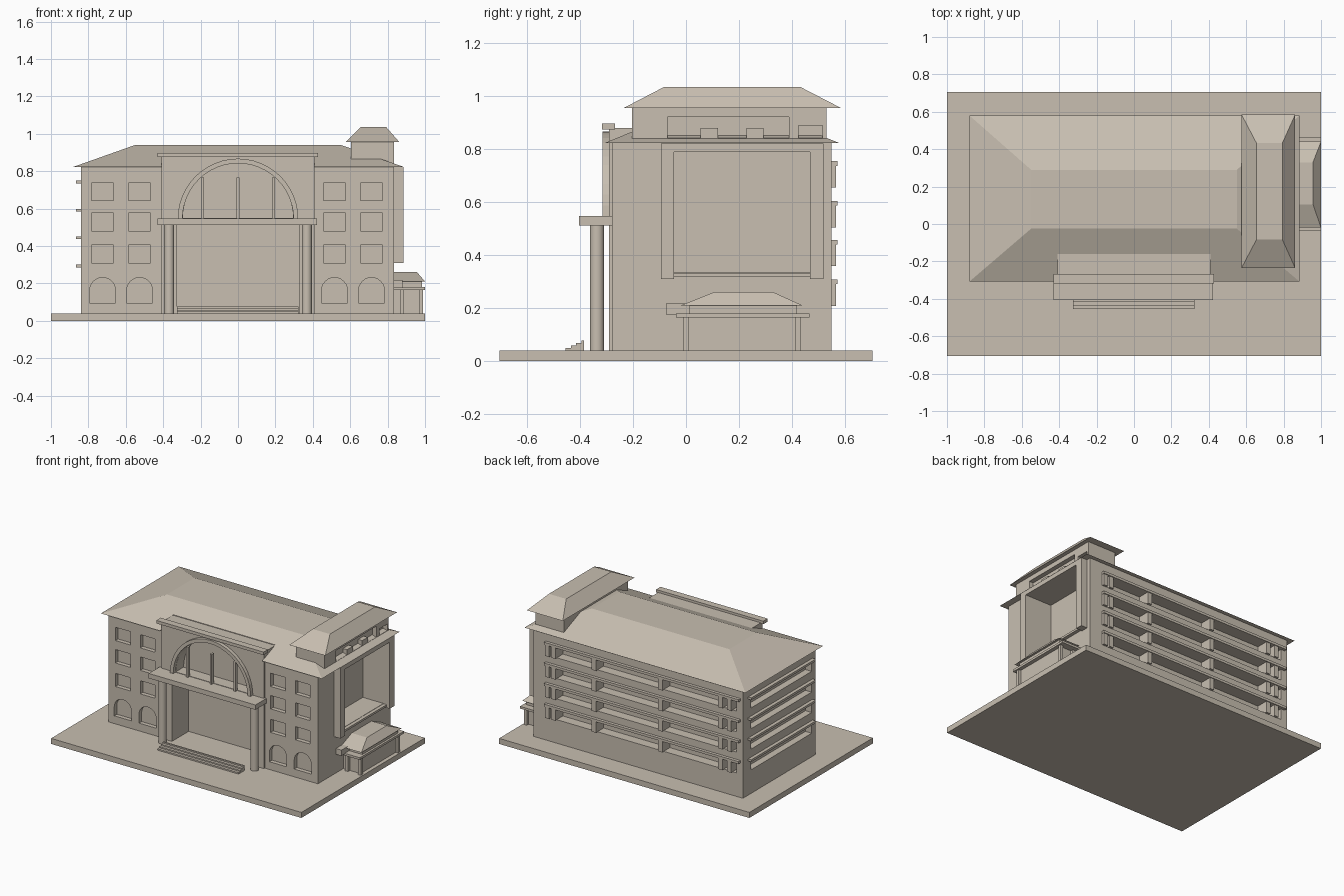
import bpy, bmesh, math

if "Cube" in bpy.data.objects:
    bpy.data.objects.remove(bpy.data.objects["Cube"])

stone = bpy.data.materials.new("warm_stone")
stone.diffuse_color = (0.58, 0.52, 0.44, 1)
stone.use_nodes = True
stone.node_tree.nodes["Principled BSDF"].inputs["Base Color"].default_value = stone.diffuse_color


def finish(name, bm):
    bmesh.ops.recalc_face_normals(bm, faces=bm.faces)
    mesh = bpy.data.meshes.new(name)
    bm.to_mesh(mesh)
    bm.free()
    mesh.materials.append(stone)
    ob = bpy.data.objects.new(name, mesh)
    bpy.context.collection.objects.link(ob)
    return ob


def add_hip(bm, low, high, z0, z1):
    """Frustum between two (x0, x1, y0, y1) rectangles."""
    rings = []
    for (x0, x1, y0, y1), z in ((low, z0), (high, z1)):
        rings.append([bm.verts.new((x, y, z)) for x, y in
                      ((x0, y0), (x1, y0), (x1, y1), (x0, y1))])
    a, b = rings
    bm.faces.new(a[::-1])
    bm.faces.new(b)
    for i in range(4):
        j = (i + 1) % 4
        bm.faces.new((a[i], a[j], b[j], b[i]))


def add_box(bm, x0, x1, y0, y1, z0, z1):
    add_hip(bm, (x0, x1, y0, y1), (x0, x1, y0, y1), z0, z1)


def add_prism(bm, pts, y0, y1):
    """Extrude an x-z outline along y."""
    a = [bm.verts.new((x, y0, z)) for x, z in pts]
    b = [bm.verts.new((x, y1, z)) for x, z in pts]
    bm.faces.new(a)
    bm.faces.new(b[::-1])
    for i in range(len(pts)):
        j = (i + 1) % len(pts)
        bm.faces.new((a[i], b[i], b[j], a[j]))


def boxes(name, *dims):
    bm = bmesh.new()
    for d in dims:
        add_box(bm, *d)
    return finish(name, bm)


def hip(name, low, high, z0, z1):
    bm = bmesh.new()
    add_hip(bm, low, high, z0, z1)
    return finish(name, bm)


def arc(cx, cz, r, n=24):
    return [(cx + r * math.cos(math.pi * i / n), cz + r * math.sin(math.pi * i / n))
            for i in range(n + 1)]


def cut(targets, cutter):
    for ob in targets:
        mod = ob.modifiers.new("cut", 'BOOLEAN')
        mod.operation = 'DIFFERENCE'
        mod.solver = 'EXACT'
        mod.object = cutter
        bpy.context.view_layer.objects.active = ob
        bpy.ops.object.modifier_apply(modifier=mod.name)
    bpy.data.objects.remove(cutter)


# Ground slab and main masses
boxes("base_slab", (-1, 1, -0.705, 0.705, 0, 0.04))
body = boxes("main_body", (-0.84, 0.835, -0.28, 0.55, 0.035, 0.825))
bay = boxes("central_bay", (-0.41, 0.41, -0.29, -0.15, 0.035, 0.88))
roof = hip("main_roof", (-0.88, 0.885, -0.308, 0.58), (-0.55, 0.55, -0.025, 0.29), 0.823, 0.94)
cut([roof], boxes("roof_cutter", (-0.408, 0.408, -0.4, -0.16, 0.7, 1.0)))

# Front windows: three square rows and an arched ground floor row
bm = bmesh.new()
for cx in (-0.724, -0.526, 0.516, 0.714):
    for z0, z1 in ((0.31, 0.405), (0.48, 0.577), (0.642, 0.738)):
        add_box(bm, cx - 0.059, cx + 0.059, -0.4, -0.25, z0, z1)
    add_prism(bm, arc(cx, 0.162, 0.069, 12) + [(cx - 0.069, 0.096), (cx + 0.069, 0.096)], -0.4, -0.25)
cut([body], finish("window_cutter", bm))

# Entrance and arched opening above it
bm = bmesh.new()
add_box(bm, -0.325, 0.325, -0.5, -0.1, 0.04, 0.512)
add_prism(bm, arc(0, 0.55, 0.295), -0.5, -0.2)
cut([body, bay], finish("entrance_cutter", bm))

# Long window bands on the back and left sides
rows = (0.29, 0.44, 0.587, 0.737)
bm = bmesh.new()
for z in rows:
    add_box(bm, -0.79, 0.72, 0.48, 0.7, z - 0.08, z)
cut([body], finish("back_band_cutter", bm))
bm = bmesh.new()
for z in rows:
    add_box(bm, -1, -0.79, -0.235, 0.46, z - 0.08, z)
cut([body], finish("left_band_cutter", bm))
for z in rows:
    boxes("back_rail", (-0.82, 0.735, 0.54, 0.572, z, z + 0.018))
    boxes("left_rail", (-0.865, -0.83, -0.245, 0.49, z - 0.004, z + 0.012))
    boxes("back_posts", *[(x - 0.017, x + 0.017, 0.475, 0.566, z - 0.082, z + 0.002)
                          for x in (-0.74, -0.67, -0.19, 0.34, 0.665, 0.715)])

# Deep loggia in the right side with its frame
cut([body], boxes("loggia_cutter", (0.67, 1, -0.045, 0.468, 0.335, 0.79)))
boxes("loggia_pillars", (0.83, 0.885, -0.095, -0.045, 0.31, 0.822),
      (0.83, 0.885, 0.468, 0.52, 0.31, 0.822))
boxes("loggia_lintel", (0.83, 0.885, -0.045, 0.468, 0.79, 0.822))
boxes("loggia_sill", (0.83, 0.86, -0.045, 0.468, 0.318, 0.333))

# Rooftop pavilion with openings on the right
tower = boxes("pavilion_body", (0.605, 0.833, -0.204, 0.53, 0.8, 0.958))
cut([tower], boxes("pavilion_cutter", (0.8, 1, -0.07, 0.39, 0.843, 0.922),
                   (0.8, 1, 0.425, 0.515, 0.843, 0.89)))
boxes("pavilion_blocks", (0.79, 0.833, 0.055, 0.12, 0.84, 0.88),
      (0.79, 0.833, 0.228, 0.292, 0.84, 0.88))
hip("pavilion_roof", (0.575, 0.862, -0.235, 0.585), (0.655, 0.793, -0.083, 0.432), 0.956, 1.035)

# Arch trim, mullions and cornice
bm = bmesh.new()
outer, inner = arc(0, 0.545, 0.322), arc(0, 0.545, 0.297)
add_prism(bm, outer + inner[::-1], -0.316, -0.27)
finish("arch_trim", bm)
boxes("arch_mullions", *[(x - 0.007, x + 0.007, -0.31, -0.285, 0.54, 0.765)
                         for x in (-0.19, 0, 0.19)])
boxes("bay_cornice", (-0.43, 0.427, -0.318, -0.268, 0.875, 0.897))

# Portico: slab, round columns and steps
boxes("portico_slab", (-0.43, 0.423, -0.405, -0.27, 0.512, 0.547))
for x in (-0.368, 0.368):
    bm = bmesh.new()
    bmesh.ops.create_cone(bm, cap_ends=True, segments=24, radius1=0.027, radius2=0.027, depth=0.48)
    bmesh.ops.translate(bm, verts=bm.verts, vec=(x, -0.336, 0.275))
    col = finish("portico_column", bm)
    for p in col.data.polygons:
        p.use_smooth = len(p.vertices) == 4
boxes("front_steps", *[(-0.325, 0.323, -0.455 + 0.02 * i, -0.385, 0.036, 0.05 + 0.009 * i)
                       for i in range(4)])

# Side porch on the right
boxes("porch_body", (0.83, 0.972, 0.01, 0.415, 0.035, 0.168))
boxes("porch_posts", *[(x, x + 0.022, y, y + 0.022, 0.035, 0.168)
                       for x in (0.865, 0.968) for y in (-0.012, 0.413)])
boxes("porch_slab", (0.83, 1.0, -0.038, 0.466, 0.164, 0.18))
boxes("porch_attic", (0.83, 0.985, 0.013, 0.42, 0.178, 0.212))
boxes("porch_side_block", (0.83, 0.88, -0.075, 0.015, 0.175, 0.217))
hip("porch_roof", (0.83, 1.0, -0.02, 0.44), (0.83, 0.957, 0.105, 0.33), 0.21, 0.26)
